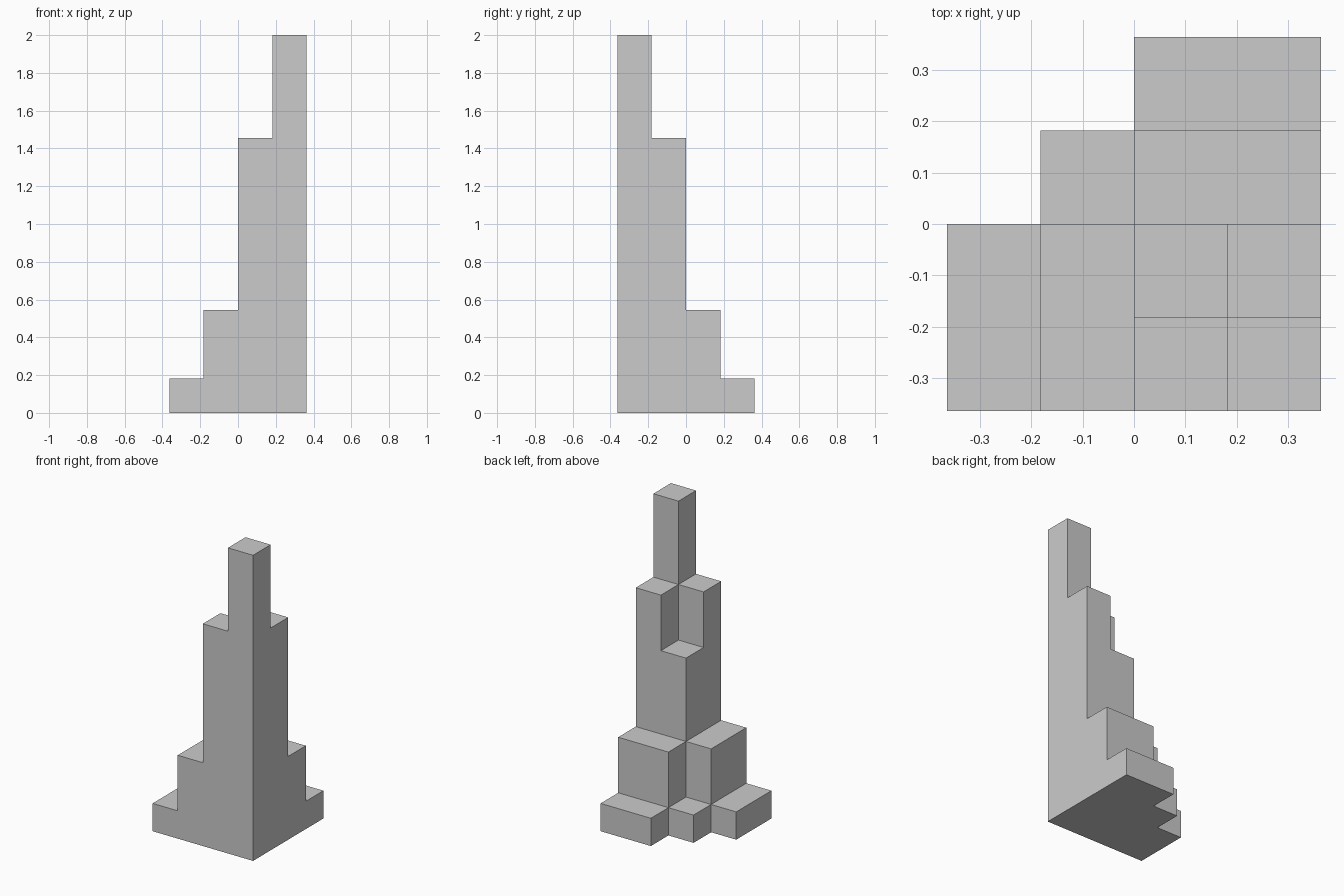
import bpy, bmesh, math
from mathutils import Vector

if "Cube" in bpy.data.objects:
    bpy.data.objects.remove(bpy.data.objects["Cube"])

U = 2 / 11  # one step of the grid

# Column heights in steps: rows run front to back, columns left to right
HEIGHTS = [
    [1, 3, 8, 11],
    [1, 3, 6, 8],
    [0, 1, 3, 3],
    [0, 0, 1, 1],
]


def filled(x, y, z):
    return 0 <= x < 4 and 0 <= y < 4 and 0 <= z < HEIGHTS[y][x]


def add_exposed_faces(bm, x, y, z):
    """Add only the outer faces of one cube, wound outward."""
    centre = Vector((x - 1.5, y - 1.5, z + 0.5))
    for axis in range(3):
        for sign in (-1, 1):
            n = Vector((0, 0, 0))
            n[axis] = sign
            if filled(x + int(n.x), y + int(n.y), z + int(n.z)):
                continue
            a = Vector((0, 0, 0))
            a[(axis + 1) % 3] = 1
            b = n.cross(a)
            corners = [(-1, -1), (1, -1), (1, 1), (-1, 1)]
            bm.faces.new([bm.verts.new((centre + (n + a * i + b * j) / 2) * U)
                          for i, j in corners])


# Stepped tower: one closed shell around all the columns
bm = bmesh.new()
for y, row in enumerate(HEIGHTS):
    for x, h in enumerate(row):
        for z in range(h):
            add_exposed_faces(bm, x, y, z)
bmesh.ops.remove_doubles(bm, verts=bm.verts, dist=1e-4)

# Merge the flat areas into clean faces
bmesh.ops.dissolve_limit(bm, angle_limit=math.radians(1),
                         verts=bm.verts, edges=bm.edges)
bmesh.ops.recalc_face_normals(bm, faces=bm.faces)

mesh = bpy.data.meshes.new("stepped_tower")
bm.to_mesh(mesh)
bm.free()
tower = bpy.data.objects.new("stepped_tower", mesh)
bpy.context.collection.objects.link(tower)
